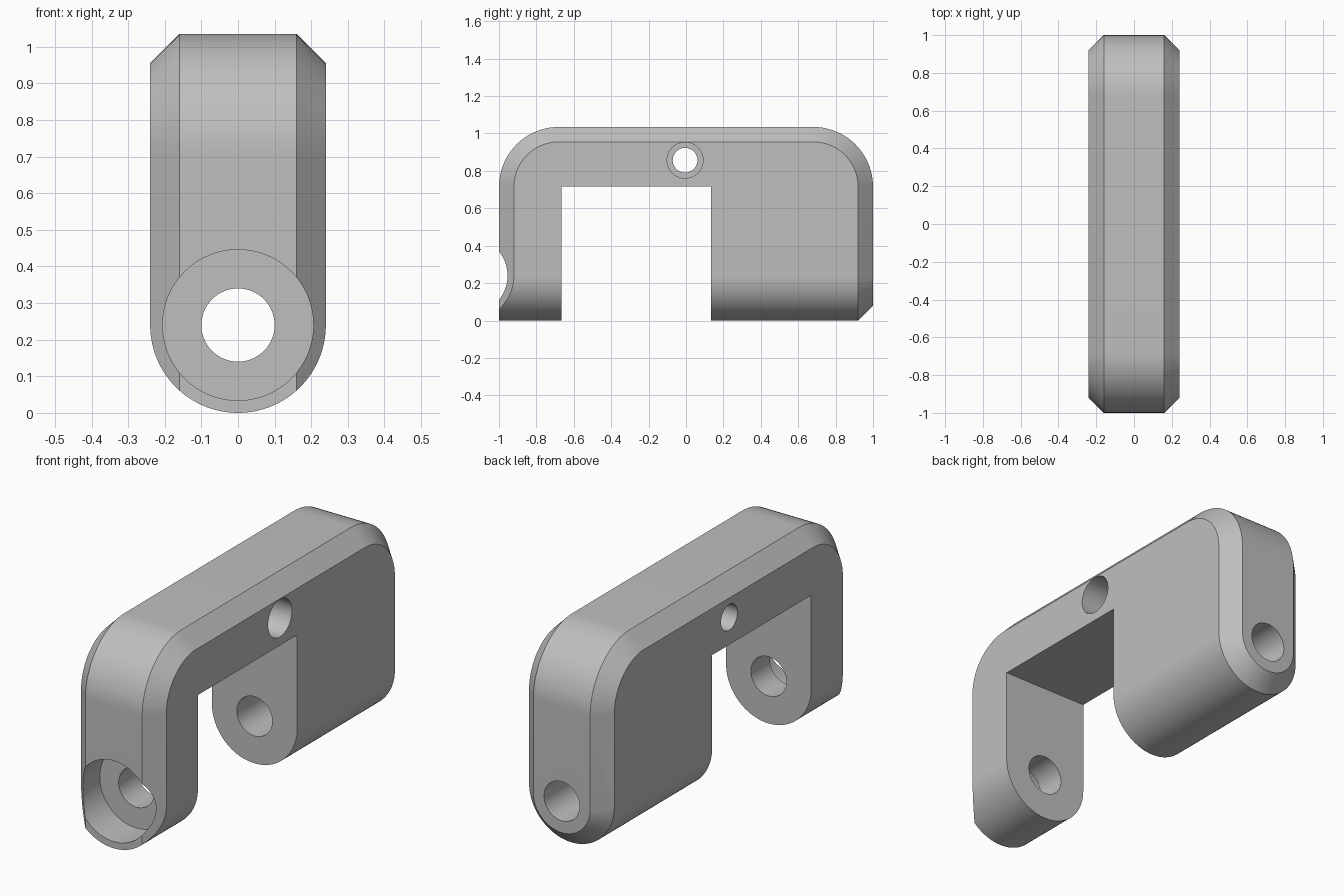
import bpy
import bmesh
from math import sin, cos, pi
from mathutils import Matrix

if "Cube" in bpy.data.objects:
    bpy.data.objects.remove(bpy.data.objects["Cube"], do_unlink=True)

HALF_W, HEIGHT, CHAMFER, ROUND = 0.24, 1.035, 0.08, 0.32
SEG = 24

grey = bpy.data.materials.new("plain grey")
grey.use_nodes = True
colour = (0.52, 0.52, 0.52, 1)
grey.diffuse_color = colour
grey.node_tree.nodes["Principled BSDF"].inputs["Base Color"].default_value = colour


def make_object(name, bm):
    bmesh.ops.recalc_face_normals(bm, faces=bm.faces)
    mesh = bpy.data.meshes.new(name)
    bm.to_mesh(mesh)
    bm.free()
    mesh.materials.append(grey)
    obj = bpy.data.objects.new(name, mesh)
    bpy.context.collection.objects.link(obj)
    return obj


def loft(name, sections):
    """Skin a row of matching closed sections and cap both ends."""
    bm = bmesh.new()
    rings = [[bm.verts.new(p) for p in s] for s in sections]
    n = len(rings[0])
    for a, b in zip(rings, rings[1:]):
        for i in range(n):
            j = (i + 1) % n
            bm.faces.new((a[i], a[j], b[j], b[i]))
    bm.faces.new(rings[0])
    bm.faces.new(rings[-1])
    return make_object(name, bm)


def arc(cx, cy, r, start, end):
    return [(cx + r * cos(start + (end - start) * i / SEG),
             cy + r * sin(start + (end - start) * i / SEG)) for i in range(SEG + 1)]


def arch(x, inset):
    """Side outline with rounded top corners, shrunk by the inset."""
    r, cy, cz = ROUND - inset, 1 - ROUND, HEIGHT - ROUND
    pts = [(1 - inset, -0.2)] + arc(cy, cz, r, 0, pi / 2)
    pts += arc(-cy, cz, r, pi / 2, pi) + [(inset - 1, -0.2)]
    return [(x, y, z) for y, z in pts]


def rounded_foot(y, r):
    """Front outline: straight sides over a half-round bottom."""
    pts = [(r, 2)] + arc(0, HALF_W, r, 0, -pi / 2)
    pts += arc(0, HALF_W, r, -pi / 2, -pi)[1:] + [(-r, 2)]
    return [(x, y, z) for x, z in pts]


def cylinder(name, axis, radius, start, end, centre):
    bm = bmesh.new()
    bmesh.ops.create_cone(bm, cap_ends=True, segments=64, radius1=radius,
                          radius2=radius, depth=end - start)
    mid = (start + end) / 2
    if axis == "X":
        mat = Matrix.Translation((mid, *centre)) @ Matrix.Rotation(pi / 2, 4, "Y")
    else:
        mat = Matrix.Translation((centre[0], mid, centre[1])) @ Matrix.Rotation(pi / 2, 4, "X")
    bm.transform(mat)
    return make_object(name, bm)


def box(name, lo, hi):
    bm = bmesh.new()
    bmesh.ops.create_cube(bm, size=1)
    for v in bm.verts:
        v.co = [hi[i] if v.co[i] > 0 else lo[i] for i in range(3)]
    return make_object(name, bm)


# Arched body with chamfered edges, slightly oversized at the sides
extra = 0.1
flat = HALF_W - CHAMFER
body = loft("bracket_body", [
    arch(-HALF_W - extra, CHAMFER + extra), arch(-flat, 0),
    arch(flat, 0), arch(HALF_W + extra, CHAMFER + extra)])

# Half-round underside, with the chamfer carried round the back end
eps = 0.0005
foot = loft("foot_shape", [
    rounded_foot(-1.2, HALF_W), rounded_foot(1 - CHAMFER + eps, HALF_W),
    rounded_foot(1.04 + eps, flat - 0.04)])

# Opening between the legs and all bores
cuts = [(foot, "INTERSECT")]
cutters = [
    box("leg_opening", (-1, -0.665, -1), (1, 0.133, 0.717)),
    cylinder("long_bore", "Y", 0.1, -1.3, 1.3, (0, HALF_W)),
    cylinder("front_counterbore", "Y", 0.206, -1.2, -0.818, (0, HALF_W)),
    cylinder("cross_bore", "X", 0.066, -0.5, 0.5, (-0.005, 0.857)),
    cylinder("cross_counterbore", "X", 0.096, -0.02, 0.6, (-0.005, 0.857)),
]
cuts += [(c, "DIFFERENCE") for c in cutters]

bpy.ops.object.select_all(action="DESELECT")
bpy.context.view_layer.objects.active = body
body.select_set(True)
for cutter, operation in cuts:
    mod = body.modifiers.new(cutter.name, "BOOLEAN")
    mod.operation = operation
    mod.solver = "EXACT"
    mod.object = cutter
    bpy.ops.object.modifier_apply(modifier=mod.name)
    bpy.data.objects.remove(cutter, do_unlink=True)

# Smooth rounds, crisp chamfers
bpy.ops.object.shade_smooth_by_angle(angle=pi / 8)
